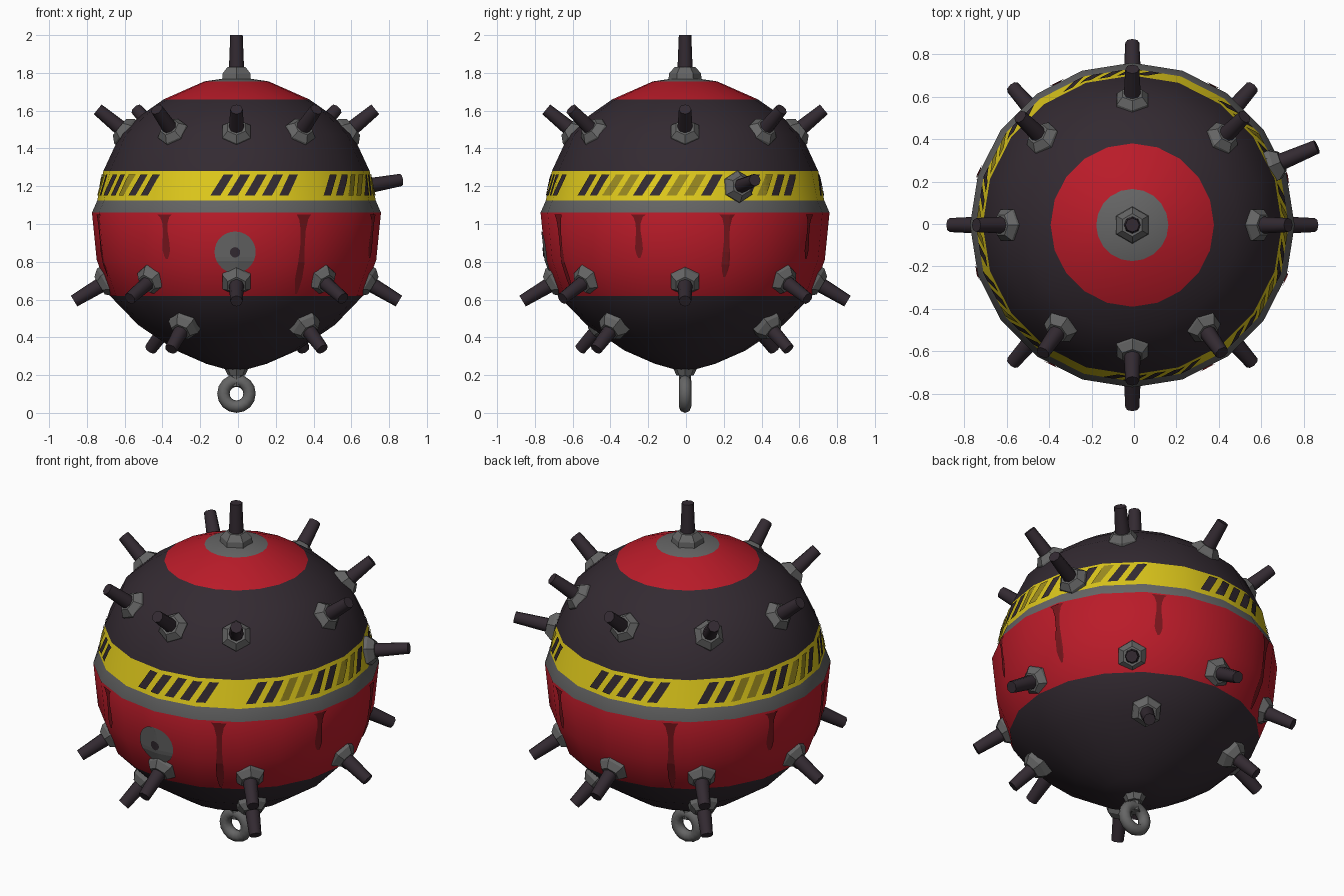
import bpy, bmesh, math
from mathutils import Vector

cube = bpy.data.objects.get("Cube")
if cube:
    bpy.data.objects.remove(cube, do_unlink=True)

SEGMENTS = 20
STEP = math.tau / SEGMENTS
CENTRE = Vector((-0.008, -0.005, 0))


def material(name, colour):
    m = bpy.data.materials.new(name)
    m.use_nodes = True
    m.diffuse_color = (*colour, 1)
    m.node_tree.nodes["Principled BSDF"].inputs["Base Color"].default_value = (*colour, 1)
    return m


RED = material("red paint", (0.49, 0.011, 0.022))
DARK = material("dark hull", (0.033, 0.023, 0.031))
YELLOW = material("yellow paint", (0.72, 0.57, 0.011))
GREY = material("grey steel", (0.13, 0.13, 0.13))
STAIN = material("dark red stain", (0.19, 0.008, 0.012))
FADED = material("faded yellow", (0.32, 0.25, 0.014))

# Hull profile from bottom to top: radius, height, paint above the ring
PROFILE = [
    (0.0, 0.215, DARK), (0.16, 0.26, DARK), (0.32, 0.33, DARK), (0.52, 0.465, DARK),
    (0.67, 0.62, RED), (0.74, 0.81, RED), (0.765, 1.06, GREY), (0.737, 1.125, YELLOW),
    (0.705, 1.28, DARK), (0.615, 1.475, DARK), (0.50, 1.58, DARK), (0.385, 1.66, RED),
    (0.17, 1.755, GREY), (0.0, 1.78, GREY),
]


def polar(angle, radius, z):
    return CENTRE + Vector((math.sin(angle) * radius, -math.cos(angle) * radius, z))


def on_hull(angle, z, lift):
    """Point just above the faceted hull at an angle and a height."""
    for (r0, z0, _), (r1, z1, _) in zip(PROFILE, PROFILE[1:]):
        if z0 <= z <= z1:
            radius = r0 + (r1 - r0) * (z - z0) / (z1 - z0)
            break
    facet = math.cos(STEP / 2) / math.cos(angle % STEP - STEP / 2)
    return polar(angle, radius * facet + lift, z)


def finish(name, bm, mats, smooth=None):
    mesh = bpy.data.meshes.new(name)
    bm.to_mesh(mesh)
    bm.free()
    for m in mats:
        mesh.materials.append(m)
    obj = bpy.data.objects.new(name, mesh)
    bpy.context.collection.objects.link(obj)
    if smooth:
        bpy.ops.object.select_all(action="DESELECT")
        obj.select_set(True)
        bpy.context.view_layer.objects.active = obj
        bpy.ops.object.shade_smooth_by_angle(angle=math.radians(smooth))
    return obj


def patch(bm, rows, index=0, lift=0.006, columns=6):
    """Thin painted plate following the hull; rows run downward as z, left, right angle."""
    grid = [[bm.verts.new(on_hull(a + (b - a) * i / columns, z, lift))
             for i in range(columns + 1)] for z, a, b in rows]
    for top, low in zip(grid, grid[1:]):
        for i in range(columns):
            face = bm.faces.new([low[i], low[i + 1], top[i + 1], top[i]])
            face.material_index = index


# Hull with painted bands
paints = [RED, DARK, YELLOW, GREY]
bm = bmesh.new()
rings = []
for radius, z, _ in PROFILE:
    count = SEGMENTS if radius else 1
    rings.append([bm.verts.new(polar(i * STEP, radius, z)) for i in range(count)])
for low, high, (_, _, paint) in zip(rings, rings[1:], PROFILE):
    for i in range(SEGMENTS):
        j = (i + 1) % SEGMENTS
        corners = [low[i % len(low)], low[j % len(low)], high[j % len(high)], high[i % len(high)]]
        face = bm.faces.new(list(dict.fromkeys(corners)))
        face.material_index = paints.index(paint)
bmesh.ops.recalc_face_normals(bm, faces=bm.faces)
finish("hull", bm, paints, 35)

# Slanted hazard stripes: first angle, count and worn stripes, repeated on each half
bm = bmesh.new()
for half in (0, 180):
    for first, count, worn in ((-11, 5, ()), (39, 9, (2, 3, 6, 7)), (107, 5, (2,))):
        for k in range(count):
            rows = []
            for t in (0, 0.25, 0.5, 0.75, 1):
                left = math.radians(half + first + 7.2 * k + 5.5 * (1 - t))
                rows.append((1.263 - 0.113 * t, left, left + math.radians(4.2)))
            patch(bm, rows, int(k in worn))
finish("hazard_stripes", bm, [DARK, FADED])

# Rust drips running down from the belt, repeated on each half
bm = bmesh.new()
for half in (0, 180):
    for degrees, bottom in ((-30, 0.815), (28, 0.63), (71, 0.82), (107, 0.72)):
        a = math.radians(half + degrees)
        rows = []
        for t, width in ((0, 0.055), (0.06, 0.035), (0.2, 0.02), (0.4, 0.018),
                         (0.6, 0.026), (0.8, 0.03), (0.92, 0.02), (1, 0.008)):
            rows.append((1.05 + (bottom - 1.05) * t, a - width, a + width))
        patch(bm, rows)
finish("rust_drips", bm, [STAIN])


# Round painted access plate on the front
def disc(name, radius, lift, paint):
    bm = bmesh.new()
    rows = []
    for i in range(15):
        a = 0.05 + (math.pi - 0.1) * i / 14
        width = math.sin(a) * radius / 0.745
        rows.append((0.85 + math.cos(a) * radius, -width - 0.01, width - 0.01))
    patch(bm, rows, lift=lift, columns=12)
    finish(name, bm, [paint])


disc("access_plate", 0.11, 0.006, GREY)
disc("access_plate_hole", 0.027, 0.009, DARK)


# Contact spikes: six-sided collar with a tapered rod
def spike(name, base, tip):
    axis = tip - base
    length = axis.length
    turn = axis.to_track_quat("Z", "Y").to_matrix().to_4x4()
    bm = bmesh.new()
    parts = [(6, 0.090, 0.084, -0.035, 0.018, 0), (6, 0.084, 0.054, 0.018, 0.052, 0),
             (8, 0.040, 0.033, 0.045, length, 1)]
    for sides, r0, r1, start, end, index in parts:
        old = set(bm.faces)
        made = bmesh.ops.create_cone(bm, cap_ends=True, segments=sides, radius1=r0,
                                     radius2=r1, depth=end - start)
        bmesh.ops.translate(bm, verts=made["verts"], vec=(0, 0, (start + end) / 2))
        for face in set(bm.faces) - old:
            face.material_index = index
    bm.transform(turn)
    bmesh.ops.translate(bm, verts=bm.verts, vec=base)
    finish(name, bm, [GREY, DARK], 46)


def spike_ring(name, angles, base, tip):
    for n, degrees in enumerate(angles, 1):
        a = math.radians(degrees)
        spike(f"{name}_{n}", polar(a, *base), polar(a, *tip))


spike_ring("upper_spike", (0, 35, 90, 134, 180, 226, 270, 325), (0.58, 1.48), (0.735, 1.607))
spike_ring("lower_spike", (0, 90, 180, 270), (0.68, 0.70), (0.86, 0.592))
spike_ring("lower_diagonal_spike", (41, 139, 221, 319), (0.68, 0.71), (0.86, 0.605))
spike_ring("bottom_spike", (44, 147, 224, 328), (0.52, 0.465), (0.655, 0.337))
spike_ring("belt_spike", (113,), (0.715, 1.195), (0.945, 1.233))
spike("top_spike", polar(0, 0, 1.78), polar(0, 0, 2.0))

# Mooring ring with its mount
bm = bmesh.new()
for r0, r1, low, high in ((0.03, 0.032, 0.14, 0.21), (0.045, 0.07, 0.198, 0.25)):
    made = bmesh.ops.create_cone(bm, cap_ends=True, segments=8, radius1=r0, radius2=r1,
                                 depth=high - low)
    bmesh.ops.translate(bm, verts=made["verts"], vec=CENTRE + Vector((0, 0, (low + high) / 2)))
finish("mooring_mount", bm, [GREY])

bpy.ops.mesh.primitive_torus_add(major_segments=16, minor_segments=8, major_radius=0.069,
                                 minor_radius=0.033, location=CENTRE + Vector((0, 0, 0.102)),
                                 rotation=(math.pi / 2, 0, 0))
ring = bpy.context.object
ring.name = "mooring_ring"
ring.data.materials.append(GREY)
bpy.ops.object.shade_smooth_by_angle(angle=math.radians(50))
